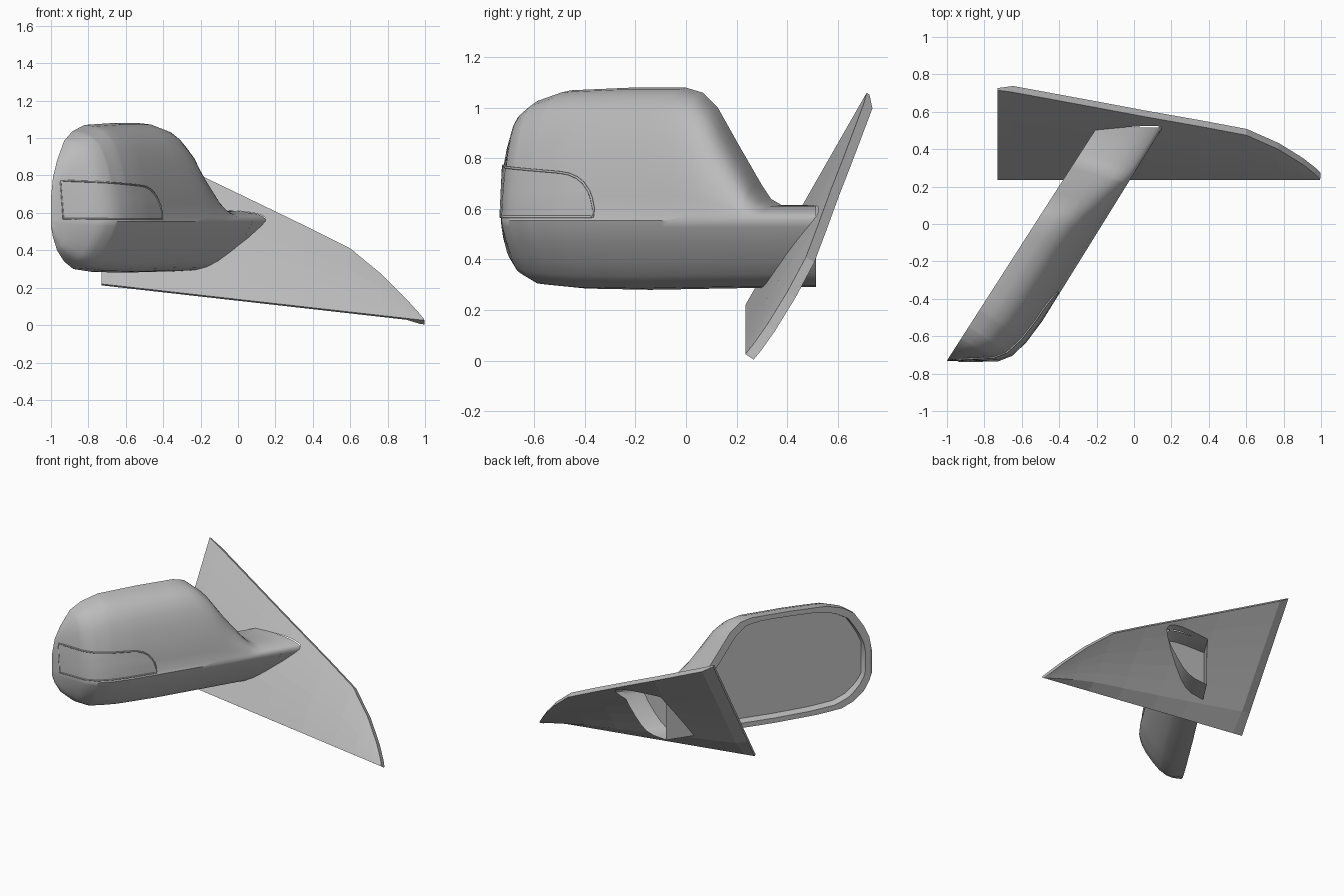
import bpy, bmesh, math
from mathutils import Vector

if "Cube" in bpy.data.objects:
    bpy.data.objects.remove(bpy.data.objects["Cube"])

grey = bpy.data.materials.new("plain grey")
grey.use_nodes = True
grey.diffuse_color = (0.5, 0.5, 0.5, 1)
grey.node_tree.nodes["Principled BSDF"].inputs["Base Color"].default_value = (0.5, 0.5, 0.5, 1)

# Housing profiles along its length u: top edge, bottom edge, depth
TOP = [(0, .68), (.02, .79), (.06, .88), (.13, .985), (.21, 1.035), (.33, 1.07), (.6, 1.08),
       (.87, 1.08), (.95, 1.06), (1.02, 1.0), (1.12, .85), (1.23, .69), (1.27, .64), (1.32, .615)]
LOW = [(0, .53), (.02, .47), (.06, .4), (.13, .34), (.22, .3), (.4, .285), (.7, .28), (1.7, .295)]
DEPTH = [(0, .004), (.15, .235), (.21, .28), (.31, .305), (.45, .315), (.8, .31), (1.7, .295)]
# Section of the nose: share of the depth at each share of the height
HOOD = [(0, .97), (.15, .945), (.35, .89), (.58, .8), (.74, .7), (.86, .58), (.94, .42), (.985, .22), (1, 0)]
KEEL = [(0, 1), (.1, .97), (.33, .87), (.6, .71), (.8, .57), (.92, .44), (.98, .28), (1, 0)]
WAIST, STEP, RECESS, END_Y = .555, .02, .05, .515


def lerp(table, u):
    if u <= table[0][0]:
        return table[0][1]
    for (a, p), (b, q) in zip(table, table[1:]):
        if u <= b:
            return p + (q - p) * (u - a) / (b - a)
    return table[-1][1]


def place(u, d, z):
    """u runs along the housing, d away from the glass."""
    return Vector((-1 + .54 * u + .84 * d, -.73 + .84 * u - .54 * d, z))


def make(name, verts, faces):
    mesh = bpy.data.meshes.new(name)
    mesh.from_pydata([tuple(v) for v in verts], [], faces)
    bm = bmesh.new()
    bm.from_mesh(mesh)
    bmesh.ops.remove_doubles(bm, verts=bm.verts, dist=1e-5)
    bmesh.ops.recalc_face_normals(bm, faces=bm.faces)
    bm.to_mesh(mesh)
    bm.free()
    mesh.materials.append(grey)
    ob = bpy.data.objects.new(name, mesh)
    bpy.context.collection.objects.link(ob)
    bpy.ops.object.select_all(action='DESELECT')
    ob.select_set(True)
    bpy.context.view_layer.objects.active = ob
    bpy.ops.object.shade_smooth_by_angle(angle=math.radians(40))
    return ob


def loft(rings, caps=False):
    """Join closed rings of equal length."""
    n = len(rings[0])
    verts = [v for r in rings for v in r]
    faces = [(i * n + j, i * n + (j + 1) % n, (i + 1) * n + (j + 1) % n, (i + 1) * n + j)
             for i in range(len(rings) - 1) for j in range(n)]
    if caps:
        faces += [tuple(range(n)), tuple(range(len(verts) - n, len(verts)))]
    return verts, faces


def slab(rows, offset):
    """Thicken a grid of points by an offset given for each point."""
    rings = [[*row, *[p + offset(p) for p in reversed(row)]] for row in rows]
    return loft(rings, True)


def front_curve(u):
    """Nose of the section as (shift, depth, height), from lower rim to upper rim."""
    zt, zb, dep = lerp(TOP, u), lerp(LOW, u), lerp(DEPTH, u)
    base = WAIST + STEP
    lean = .32 * min(1, max(0, (u - .65) / .35))
    keel = [(0, dep * r, WAIST - (WAIST - zb) * t) for t, r in reversed(KEEL)]
    return keel + [(lean * dep * r, dep * r, base + (zt - base) * t) for t, r in HOOD]


def glass_edges(u):
    top = min(lerp(TOP, u - .04), lerp(TOP, u + .04)) - .035
    low = max(lerp(LOW, u - .04), lerp(LOW, u + .04)) + .035
    return top, low


def section(u):
    gt, gb = glass_edges(u)
    r = RECESS if .05 < u < 1.22 else 0
    r = min(r, lerp(DEPTH, u) * .6)
    back = [(0, 0, gt), (0, r, gt - .012), (0, r, gb + .012), (0, 0, gb)]
    return [place(u + s, d, z) for s, d, z in front_curve(u) + back]


def stub_ring(y):
    """Outline of the stub on a plane that faces the rear."""
    return [place((y + .73 + .54 * d) / .84, d, z) for s, d, z in front_curve(1.5)]


# Housing shell with recessed back and hollow mounting stub
stations = sorted({u for t in (TOP, LOW, DEPTH) for u, _ in t}
                  | {.035, .0495, .09, .17, .27, .5, .7, .78, .91, .985, 1.07, 1.175, 1.219, 1.225, 1.5, 1.75})
shell = make("mirror_housing", *loft([section(u) for u in stations]))
bm = bmesh.new()
bm.from_mesh(shell.data)
bmesh.ops.bisect_plane(bm, geom=bm.verts[:] + bm.edges[:] + bm.faces[:], dist=1e-5,
                       plane_co=(0, END_Y, 0), plane_no=(0, 1, 0), clear_outer=True)
first = [e for e in bm.edges if e.is_boundary and all(v.co.y < 0 for v in e.verts)]
bmesh.ops.holes_fill(bm, edges=first)
bm.to_mesh(shell.data)
bm.free()

# Web closing the hollow stub a little way inside
web = stub_ring(END_Y - .12)
make("stub_web", web, [tuple(range(len(web)))])

# Mirror glass lying on the floor of the recess
rows = []
for u in [s for s in stations if .06 <= s < 1.2]:
    t, b = glass_edges(u)
    rows.append([place(u, min(RECESS, lerp(DEPTH, u) * .6) - .001, z) for z in (b + .014, t - .014)])
make("mirror_glass", *slab(rows, lambda p: Vector((-.84, .54, 0)) * .004))


# Indicator lamp: a thin panel that follows the nose, with a raised border
def nose(u, z):
    base = WAIST + STEP
    d = lerp(DEPTH, u) * lerp(HOOD, (z - base) / (lerp(TOP, u) - base))
    out = Vector((.1, -1, .1)) if u < .18 else Vector((.84, -.54, .2))
    return place(u, d, z) + out.normalized() * .003


def lamp_top(u):
    k = max(0, (u - .42) / .21)
    return .57 + (.205 - .03 * min(u, .45) / .45) * math.sqrt(max(0, 1 - k ** 2.6))


lamp_u = [.035, .06, .09, .12, .15, .18, .21, .26, .31, .38, .42, .46, .5, .54, .57, .6, .615, .627]
rows = [[nose(u, .57 + (lamp_top(u) - .57) * k / 8) for k in range(9)] for u in lamp_u]
make("indicator_lamp", *slab(rows, lambda p: Vector((-.6, .6, 0)) * .008))

border = [nose(u, .568) for u in lamp_u] + [nose(u, lamp_top(u)) for u in reversed(lamp_u)]
curve = bpy.data.curves.new("lamp_border", 'CURVE')
curve.dimensions = '3D'
curve.bevel_depth = .005
curve.bevel_resolution = 1
line = curve.splines.new('POLY')
line.points.add(len(border) - 1)
for pt, co in zip(line.points, border):
    pt.co = (*co, 1)
line.use_cyclic_u = True
curve.materials.append(grey)
bpy.context.collection.objects.link(bpy.data.objects.new("lamp_border", curve))

# Mounting plate: slightly bowed between its straight foot and its curved top edge
EDGE = [(-.73, .715, 1.06), (-.65, .705, 1.02), (-.2, .622, .8), (.05, .575, .68), (.35, .522, .535),
        (.6, .475, .41), (.77, .4, .27), (.9, .32, .14), (.97, .265, .062), (.995, .24, .032)]
rows = []
for x, y, z in EDGE:
    foot = Vector((x, .235, .22 - .195 * (x + .73) / 1.73))
    bow = .012 * math.sin(math.pi * (x + .73) / 1.73)
    rows.append([foot.lerp(Vector((x, y, z)), k / 6) - Vector((0, bow * math.sin(math.pi * k / 6), 0))
                 for k in range(7)])


def thickness(p):
    """Thin along the foot and the rear side, full elsewhere."""
    thin = p.x < -.72 or (p.y < .236 and p.x < .9)
    return Vector((.003, .033, -.022)) * (.35 if thin else 1)


plate = make("mounting_plate", *slab(rows, thickness))

# Opening in the plate where the hollow stub passes through
hole = make("stub_cutter", *loft([stub_ring(y) for y in (.1, .8)], True))
hole.hide_render = True
cut = plate.modifiers.new("stub_opening", 'BOOLEAN')
cut.operation = 'DIFFERENCE'
cut.solver = 'EXACT'
cut.object = hole
bpy.context.view_layer.objects.active = plate
bpy.ops.object.modifier_apply(modifier=cut.name)
bpy.data.objects.remove(hole)
plate.data.shade_flat()
